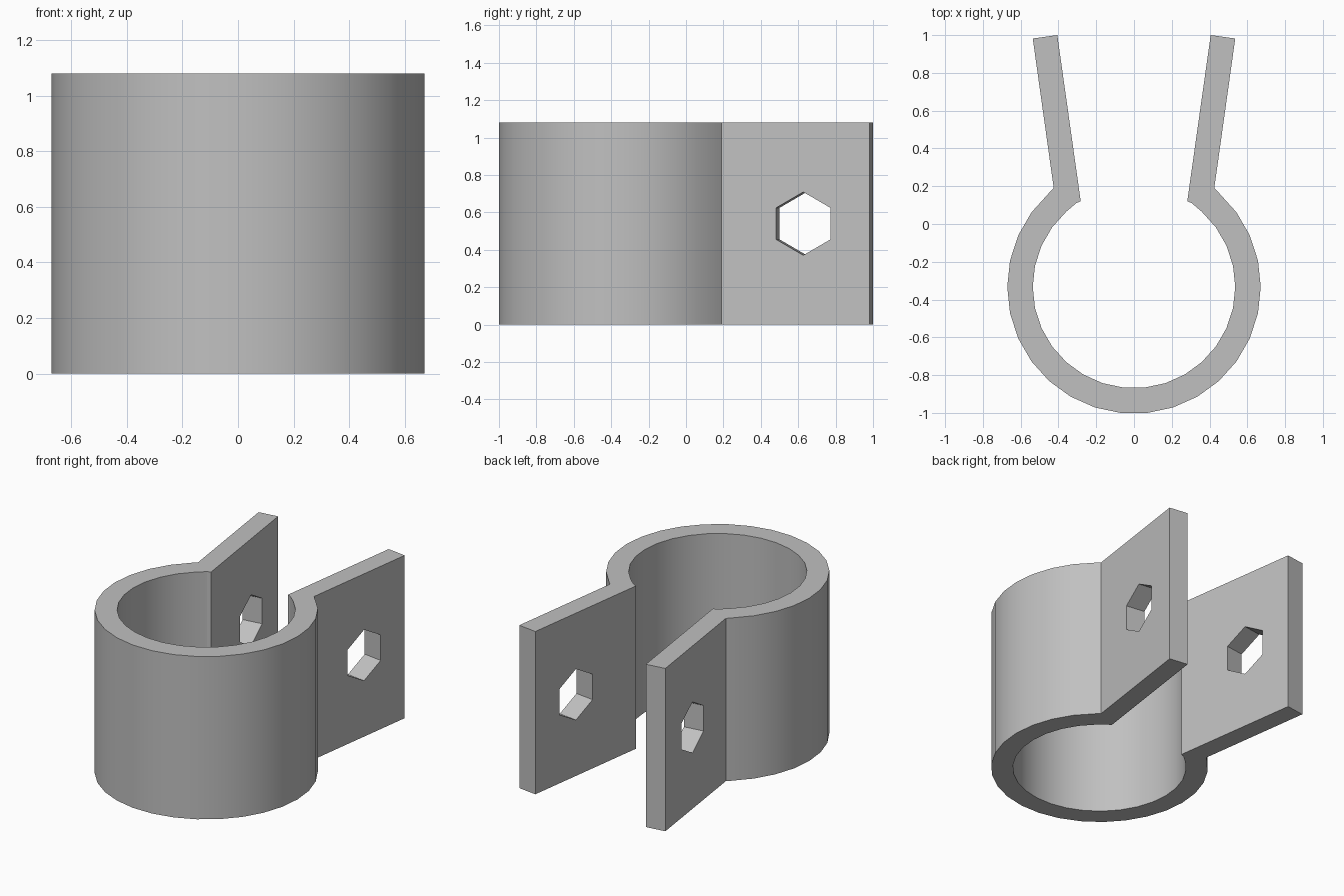
import bpy
import bmesh
from math import sin, cos, tan, radians
from mathutils import Matrix, Vector

cube = bpy.data.objects.get("Cube")
if cube:
    bpy.data.objects.remove(cube, do_unlink=True)

HEIGHT = 1.08
CENTRE_Y = -0.333
OUTER_R, INNER_R = 0.671, 0.536
TILT = radians(8)
SEGMENT = 12  # degrees per ring facet

grey = bpy.data.materials.new("plain grey")
grey.use_nodes = True
grey.diffuse_color = (0.53, 0.53, 0.53, 1)
grey.node_tree.nodes["Principled BSDF"].inputs["Base Color"].default_value = grey.diffuse_color


def make_object(name, bm):
    bmesh.ops.recalc_face_normals(bm, faces=bm.faces)
    mesh = bpy.data.meshes.new(name)
    bm.to_mesh(mesh)
    bm.free()
    mesh.materials.append(grey)
    obj = bpy.data.objects.new(name, mesh)
    bpy.context.collection.objects.link(obj)
    return obj


def arc(radius, start, end, step):
    return [(radius * cos(radians(a)), CENTRE_Y + radius * sin(radians(a)))
            for a in range(start, end, step)]


def mirrored(points):
    return [(-x, y) for x, y in reversed(points)]


# Clamp outline: outer ring, arm, inner ring, arm
arm = [(0.425, 0.19), (0.536, 0.982), (0.406, 1.0), (0.282, 0.12), (0.305, 0.111)]
outer = arc(OUTER_R, 132, 409, SEGMENT)
inner = arc(INNER_R, 408, 131, -SEGMENT)
outline = outer + arm + inner + mirrored(arm)

bm = bmesh.new()
base = bm.faces.new([bm.verts.new((x, y, 0)) for x, y in outline])
top = bmesh.ops.extrude_face_region(bm, geom=[base], use_keep_orig=True)["geom"]
bmesh.ops.translate(bm, vec=(0, 0, HEIGHT),
                    verts=[v for v in top if isinstance(v, bmesh.types.BMVert)])
clamp = make_object("clamp", bm)

# Hexagonal bolt holes, square to each tilted arm
HOLE_Y = 0.627
hole_x = 0.425 + (HOLE_Y - 0.19) * tan(TILT)
for side, name in ((1, "left_hole_cutter"), (-1, "right_hole_cutter")):
    bm = bmesh.new()
    axis = Vector((side * cos(TILT), -sin(TILT), 0))
    along = Vector((side * sin(TILT), cos(TILT), 0))
    up = Vector((0, 0, 1))
    frame = Matrix((up, along, axis)).transposed().to_4x4()
    frame.translation = (side * hole_x, HOLE_Y, HEIGHT / 2)
    bmesh.ops.create_cone(bm, cap_ends=True, segments=6, radius1=0.169, radius2=0.169,
                          depth=0.5, matrix=frame)
    # Turn a corner of the hexagon upwards
    highest = max(v.co.z for v in bm.verts) - HEIGHT / 2
    if highest < 0.16:
        bmesh.ops.rotate(bm, verts=bm.verts, cent=frame.translation,
                         matrix=Matrix.Rotation(radians(30), 3, axis))
    cutter = make_object(name, bm)
    cutter.hide_render = True
    cut = clamp.modifiers.new(name, "BOOLEAN")
    cut.operation = "DIFFERENCE"
    cut.solver = "EXACT"
    cut.object = cutter
    bpy.context.view_layer.objects.active = clamp
    bpy.ops.object.modifier_apply(modifier=cut.name)
    bpy.data.objects.remove(cutter, do_unlink=True)

# Smooth ring, crisp edges
bpy.ops.object.select_all(action="DESELECT")
clamp.select_set(True)
bpy.context.view_layer.objects.active = clamp
bpy.ops.object.shade_smooth_by_angle(angle=radians(15))
